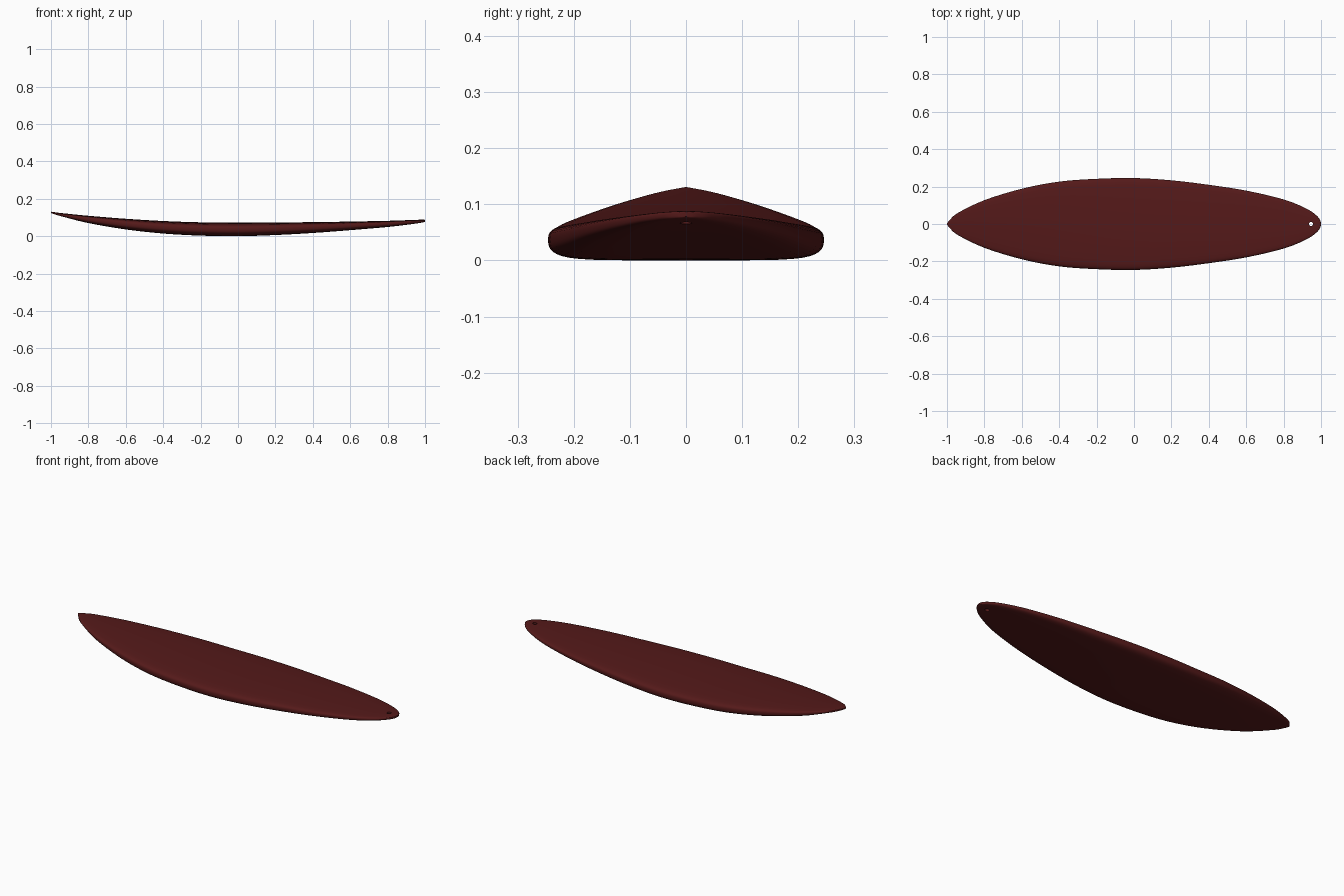
import bpy, bmesh
from mathutils import Vector

if "Cube" in bpy.data.objects:
    bpy.data.objects.remove(bpy.data.objects["Cube"])

# Stations along the board: x, half width, deck height, bottom height
STATIONS = [
    (-1.0, 0.003, 0.131, 0.124), (-0.985, 0.022, 0.129, 0.118), (-0.94, 0.06, 0.123, 0.105),
    (-0.8, 0.127, 0.109, 0.070), (-0.6, 0.188, 0.093, 0.036), (-0.4, 0.226, 0.081, 0.014),
    (-0.2, 0.241, 0.074, 0.003), (0.0, 0.245, 0.072, 0.000), (0.2, 0.233, 0.073, 0.006),
    (0.4, 0.209, 0.075, 0.017), (0.6, 0.178, 0.078, 0.032), (0.8, 0.131, 0.082, 0.049),
    (0.92, 0.083, 0.086, 0.063), (0.975, 0.046, 0.088, 0.071), (0.995, 0.020, 0.088, 0.075),
    (1.0, 0.002, 0.087, 0.078),
]
# Half cross-section: fraction of half width, fraction of thickness
SECTION = [
    (0, 0), (0.4, 0.005), (0.68, 0.02), (0.85, 0.07), (0.94, 0.16), (0.985, 0.28), (1, 0.42),
    (1, 0.6), (0.98, 0.73), (0.92, 0.83), (0.78, 0.90), (0.45, 0.97), (0, 1),
]


def smooth_path(points, steps):
    """Catmull-Rom curve through the points."""
    pts = [Vector(p) for p in points]
    pts = [2 * pts[0] - pts[1]] + pts + [2 * pts[-1] - pts[-2]]
    out = []
    for a, b, c, d in zip(pts, pts[1:], pts[2:], pts[3:]):
        for i in range(steps):
            t = i / steps
            out.append(0.5 * (2 * b + (c - a) * t + (2 * a - 5 * b + 4 * c - d) * t**2
                              + (3 * b - a - 3 * c + d) * t**3))
    return out + [pts[-2]]


# Board body: loft the rounded section along the rocker
half = smooth_path(SECTION, 2)
ring = [(u, v) for u, v in half] + [(-u, v) for u, v in half[-2:0:-1]]
bm = bmesh.new()
loops = []
for x, w, top, low in smooth_path(STATIONS, 5):
    loops.append([bm.verts.new((x, u * w, low + v * (top - low))) for u, v in ring])
n = len(ring)
for a, b in zip(loops, loops[1:]):
    for i in range(n):
        j = (i + 1) % n
        bm.faces.new((a[i], a[j], b[j], b[i]))
bm.faces.new(loops[0])
bm.faces.new(loops[-1])
bmesh.ops.recalc_face_normals(bm, faces=bm.faces)
mesh = bpy.data.meshes.new("surfboard")
bm.to_mesh(mesh)
bm.free()
board = bpy.data.objects.new("surfboard", mesh)
bpy.context.collection.objects.link(board)

# Leash hole through the tail
bpy.ops.mesh.primitive_cylinder_add(vertices=24, radius=0.011, depth=0.2, location=(0.947, 0, 0.075))
cutter = bpy.context.object
cutter.name = "leash_hole_cutter"
cutter.hide_render = True
cutter.display_type = 'WIRE'
cut = board.modifiers.new("leash_hole", 'BOOLEAN')
cut.operation = 'DIFFERENCE'
cut.solver = 'EXACT'
cut.object = cutter
bpy.ops.object.select_all(action='DESELECT')
board.select_set(True)
bpy.context.view_layer.objects.active = board
bpy.ops.object.modifier_apply(modifier=cut.name)
bpy.data.objects.remove(cutter)

# Dark red finish
mat = bpy.data.materials.new("dark_red")
mat.diffuse_color = (0.09, 0.01, 0.01, 1)
mat.use_nodes = True
mat.node_tree.nodes["Principled BSDF"].inputs["Base Color"].default_value = mat.diffuse_color
board.data.materials.clear()
board.data.materials.append(mat)
bpy.ops.object.shade_smooth_by_angle()
